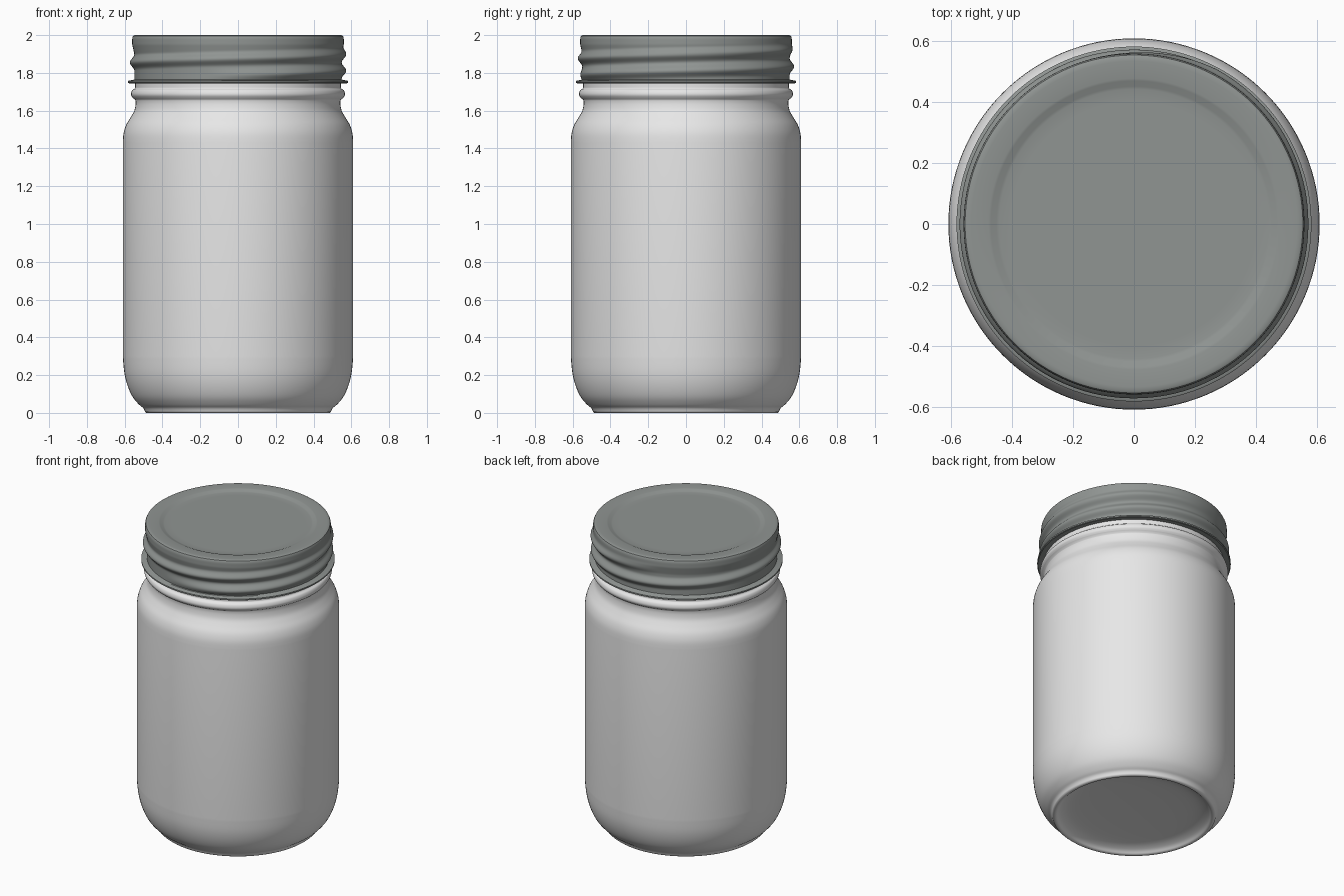
import bpy, bmesh, math

if "Cube" in bpy.data.objects:
    bpy.data.objects.remove(bpy.data.objects["Cube"])

SEG = 128


def material(name, rgb):
    m = bpy.data.materials.new(name)
    m.diffuse_color = (*rgb, 1)
    m.use_nodes = True
    m.node_tree.nodes["Principled BSDF"].inputs["Base Color"].default_value = m.diffuse_color
    return m


def smooth_path(pts, steps=4):
    """Catmull-Rom curve through the profile points."""
    out = []
    for i in range(len(pts) - 1):
        p0, p1, p2 = pts[max(i - 1, 0)], pts[i], pts[i + 1]
        p3 = pts[min(i + 2, len(pts) - 1)]
        for s in range(steps):
            t = s / steps
            out.append(tuple(0.5 * (2 * b + (c - a) * t + (2 * a - 5 * b + 4 * c - d) * t * t
                                    + (3 * b - a - 3 * c + d) * t ** 3)
                             for a, b, c, d in zip(p0, p1, p2, p3)))
    return out + [pts[-1]]


def lathe(name, profile, mat, bulge=None, cap_start=False, cap_end=False, angle=35):
    """Turn an (r, z) profile around z; bulge(z, a) may add to the radius."""
    bm = bmesh.new()
    rings = []
    for r, z in profile:
        ring = []
        for i in range(SEG):
            a = 2 * math.pi * i / SEG
            rr = r + (bulge(r, z, a) if bulge else 0)
            ring.append(bm.verts.new((rr * math.cos(a), rr * math.sin(a), z)))
        rings.append(ring)
    for lo, hi in zip(rings, rings[1:]):
        for i in range(SEG):
            j = (i + 1) % SEG
            bm.faces.new((lo[i], lo[j], hi[j], hi[i]))
    if cap_start:
        bm.faces.new(rings[0][::-1])
    if cap_end:
        bm.faces.new(rings[-1])
    me = bpy.data.meshes.new(name)
    bm.to_mesh(me)
    bm.free()
    me.materials.append(mat)
    ob = bpy.data.objects.new(name, me)
    bpy.context.collection.objects.link(ob)
    bpy.ops.object.select_all(action='DESELECT')
    ob.select_set(True)
    bpy.context.view_layer.objects.active = ob
    bpy.ops.object.shade_smooth_by_angle(angle=math.radians(angle))
    return ob


glass = material("pale_grey_glass", (0.8, 0.8, 0.8))
metal = material("dark_grey_metal", (0.28, 0.30, 0.29))

# Jar: hollow underside, foot, rounded belly, shoulder, neck bead
underside = [(0.05, 0.05), (0.25, 0.046), (0.38, 0.038), (0.44, 0.022), (0.465, 0.004)]
foot = [(0.472, 0), (0.485, 0)]
belly = [(0.492, 0.006), (0.502, 0.026), (0.525, 0.045), (0.558, 0.085), (0.585, 0.145),
         (0.602, 0.215), (0.61, 0.30)]
shoulder = [(0.61, 1.43), (0.606, 1.48), (0.592, 1.525), (0.568, 1.565), (0.549, 1.60),
            (0.542, 1.635), (0.543, 1.657)]
bead = [(0.557, 1.667), (0.565, 1.68), (0.566, 1.693), (0.56, 1.708), (0.547, 1.718),
        (0.545, 1.73), (0.545, 1.78)]
lathe("jar", smooth_path(underside) + foot + smooth_path(belly) + smooth_path(shoulder)
      + smooth_path(bead), glass, cap_start=True, angle=50)

# Lid: screw band with a right-handed raised thread
PITCH, Z0 = 0.086, 1.812
START, END = -0.6 * math.pi, 2.6 * math.pi


def thread(r, z, a):
    if r < 0.545 or not 1.765 < z < 1.97:
        return 0
    best = 0
    for k in range(-1, 3):
        t = a + 2 * math.pi * k
        if START < t < END:
            d = abs(z - Z0 - PITCH * t / (2 * math.pi)) / (PITCH * 0.5)
            fade = min(1, (t - START) / 0.8, (END - t) / 0.8)
            if d < 1:
                best = max(best, 0.024 * fade * (0.5 + 0.5 * math.cos(math.pi * d)))
    return best


flange = [(0.54, 1.748), (0.578, 1.745), (0.583, 1.748), (0.583, 1.757), (0.578, 1.76), (0.555, 1.762)]
wall = [(0.549 + 0.011 * max(0, min(1, (z - 1.90) / 0.05)), z)
        for z in (1.766 + 0.006 * i for i in range(35))]
rim = [(0.56, 1.978), (0.559, 1.988), (0.555, 1.996), (0.547, 2.0), (0.535, 2.0)]
panel = [(0.478, 2.0), (0.470, 1.998), (0.452, 1.990), (0.443, 1.988), (0.40, 1.988)]
lathe("lid", flange + wall + rim + panel, metal, bulge=thread, cap_end=True)
